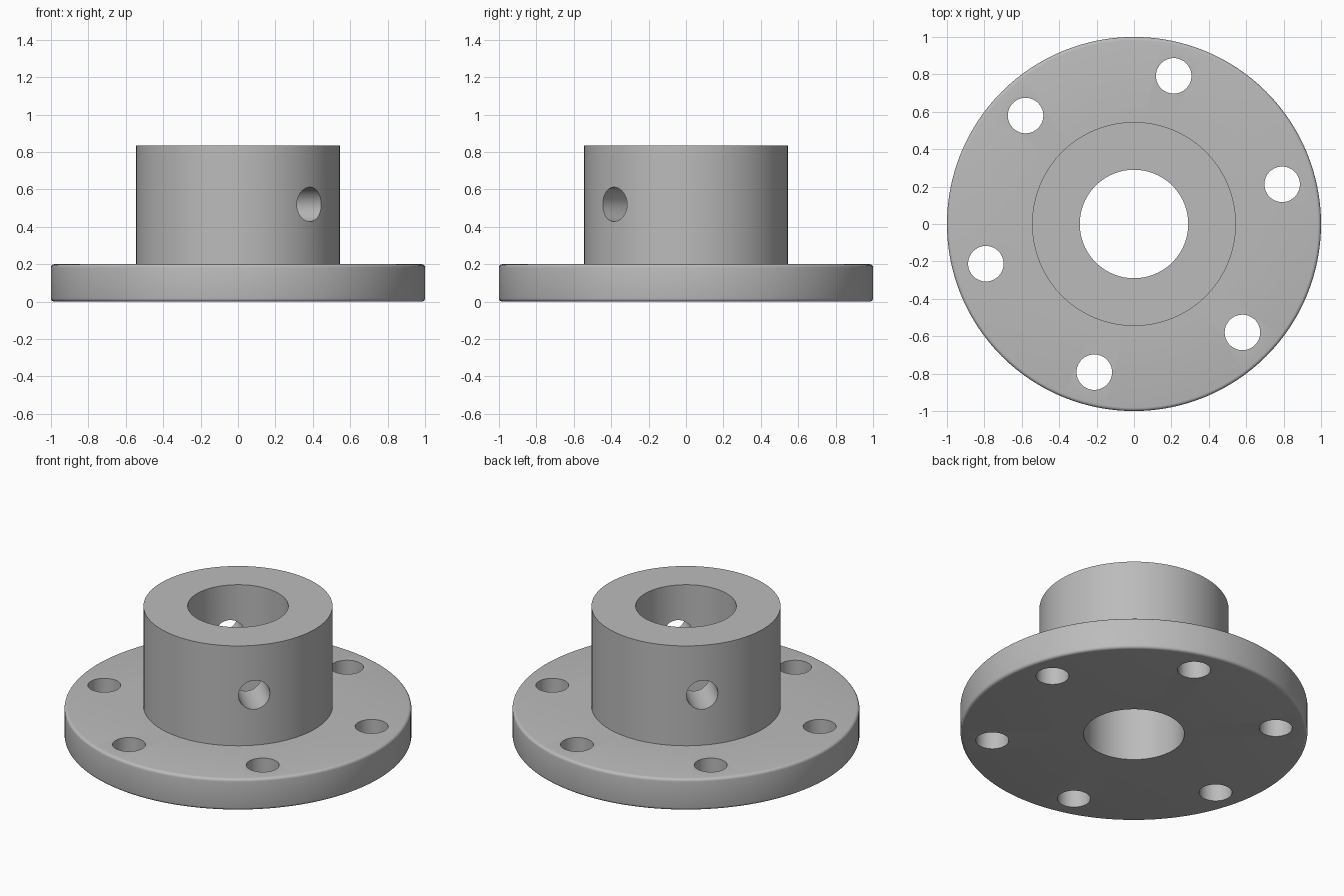
import bpy
import bmesh
import math
from mathutils import Matrix, Vector

cube = bpy.data.objects.get("Cube")
if cube:
    bpy.data.objects.remove(cube, do_unlink=True)

FLANGE_R, FLANGE_H = 1.0, 0.2
HUB_R, HUB_TOP = 0.545, 0.835
BORE_R = 0.29
FILLET = 0.018

steel = bpy.data.materials.new("grey steel")
steel.use_nodes = True
GREY = (0.5, 0.5, 0.5, 1)
steel.diffuse_color = GREY
steel.node_tree.nodes["Principled BSDF"].inputs["Base Color"].default_value = GREY


def corner(z, start):
    """Quarter-round on the flange rim."""
    return [(FLANGE_R - FILLET + FILLET * math.cos(a), z + FILLET * math.sin(a))
            for a in (math.radians(start + 22.5 * i) for i in range(5))]


def lathe(name, profile, steps):
    """Revolve a closed (radius, height) profile about z."""
    bm = bmesh.new()
    rings = []
    for i in range(steps):
        a = math.tau * i / steps
        rings.append([bm.verts.new((r * math.cos(a), r * math.sin(a), z))
                      for r, z in profile])
    n = len(profile)
    for i in range(steps):
        here, there = rings[i], rings[(i + 1) % steps]
        for j in range(n):
            k = (j + 1) % n
            bm.faces.new((here[j], there[j], there[k], here[k]))
    bmesh.ops.recalc_face_normals(bm, faces=bm.faces)
    mesh = bpy.data.meshes.new(name)
    bm.to_mesh(mesh)
    bm.free()
    mesh.materials.append(steel)
    obj = bpy.data.objects.new(name, mesh)
    bpy.context.collection.objects.link(obj)
    return obj


def drill(body, drills):
    """Cut cylinders, given as (centre, axis, radius, length), out of the body."""
    bm = bmesh.new()
    for centre, axis, radius, length in drills:
        turn = Vector(axis).to_track_quat("Z", "Y").to_matrix().to_4x4()
        bmesh.ops.create_cone(bm, cap_ends=True, segments=48, radius1=radius,
                              radius2=radius, depth=length,
                              matrix=Matrix.Translation(centre) @ turn)
    mesh = bpy.data.meshes.new("drill_cutter")
    bm.to_mesh(mesh)
    bm.free()
    mesh.materials.append(steel)
    cutter = bpy.data.objects.new("drill_cutter", mesh)
    bpy.context.collection.objects.link(cutter)
    cutter.hide_render = True
    mod = body.modifiers.new("drilled_holes", "BOOLEAN")
    mod.operation = "DIFFERENCE"
    mod.solver = "EXACT"
    mod.object = cutter
    bpy.context.view_layer.objects.active = body
    body.select_set(True)
    bpy.ops.object.modifier_apply(modifier=mod.name)
    bpy.data.objects.remove(cutter, do_unlink=True)


# Flange, hub and bore turned as one body
profile = ([(BORE_R, 0)] + corner(FILLET, -90) + corner(FLANGE_H - FILLET, 0)
           + [(HUB_R, FLANGE_H), (HUB_R, HUB_TOP), (BORE_R, HUB_TOP)])
hub = lathe("flanged_hub", profile, 128)

# Six bolt holes, and a set-screw hole right across the hub
holes = []
for i in range(6):
    a = math.radians(15 + 60 * i)
    holes.append(((0.82 * math.cos(a), 0.82 * math.sin(a), 0.1), (0, 0, 1), 0.095, 0.5))
holes.append(((0, 0, 0.52), (1, -1, 0), 0.092, 1.4))
drill(hub, holes)

# Smooth round walls, crisp edges
bpy.ops.object.shade_smooth_by_angle(angle=math.radians(30))
